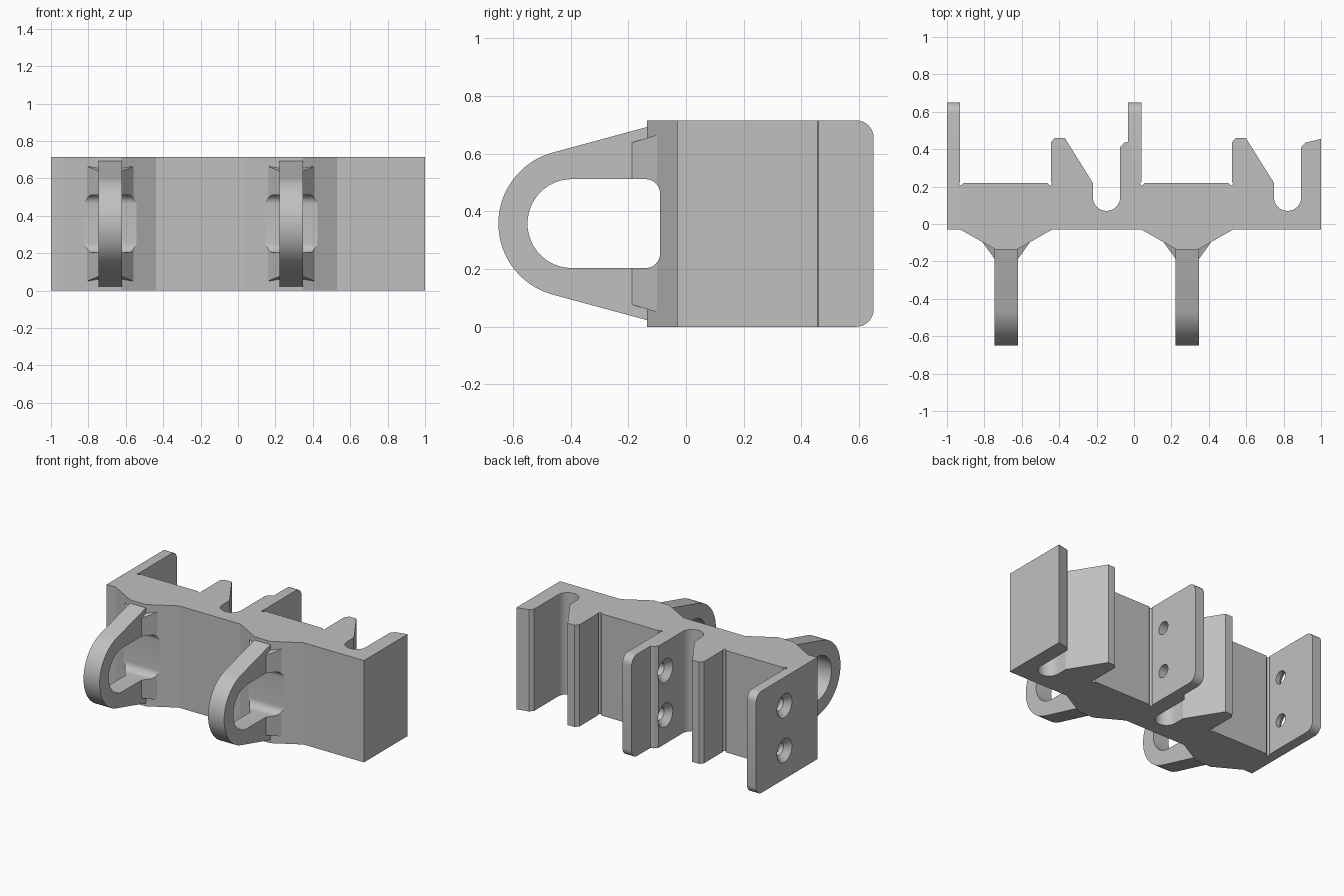
import bpy, bmesh
from math import sin, cos, pi, radians
from mathutils import Vector

cube = bpy.data.objects.get("Cube")
if cube:
    bpy.data.objects.remove(cube, do_unlink=True)

H = 0.715            # height of the block
MID = H / 2
PITCH = 0.968        # spacing of the two repeated units
LOOP_X = -0.683      # centre of the first loop

grey = bpy.data.materials.new("plain grey")
grey.use_nodes = True
colour = (0.53, 0.53, 0.53, 1)
grey.diffuse_color = colour
grey.node_tree.nodes["Principled BSDF"].inputs["Base Color"].default_value = colour


def arc(cx, cy, r, a0, a1, n):
    """Points on an arc, angles in degrees."""
    steps = [radians(a0 + (a1 - a0) * i / n) for i in range(n + 1)]
    return [(cx + r * cos(a), cy + r * sin(a)) for a in steps]


def finish(bm, name):
    bmesh.ops.recalc_face_normals(bm, faces=bm.faces)
    mesh = bpy.data.meshes.new(name)
    bm.to_mesh(mesh)
    bm.free()
    mesh.materials.append(grey)
    ob = bpy.data.objects.new(name, mesh)
    bpy.context.collection.objects.link(ob)
    return ob


def prism(points, lo, hi, along):
    """Extrude an outline along z (outline in xy) or x (outline in yz)."""
    bm = bmesh.new()
    place = (lambda p: (p[0], p[1], lo)) if along == "z" else (lambda p: (lo, p[0], p[1]))
    face = bm.faces.new([bm.verts.new(place(p)) for p in points])
    out = bmesh.ops.extrude_face_region(bm, geom=[face])
    verts = [g for g in out["geom"] if isinstance(g, bmesh.types.BMVert)]
    step = (0, 0, hi - lo) if along == "z" else (hi - lo, 0, 0)
    bmesh.ops.translate(bm, verts=verts, vec=step)
    return bm


def boolean(ob, tool, mode):
    mod = ob.modifiers.new("cut", "BOOLEAN")
    mod.operation, mod.object, mod.solver = mode, tool, "EXACT"
    bpy.context.view_layer.objects.active = ob
    bpy.ops.object.modifier_apply(modifier=mod.name)


def remove(*obs):
    for ob in obs:
        bpy.data.objects.remove(ob, do_unlink=True)


# Block outline: front mounds, then the plates, slots and hooks along the back
front = [(-1, -0.03)]
for k in range(2):
    c = LOOP_X + k * PITCH
    front += [(c - 0.245, -0.03), (c - 0.06, -0.135), (c + 0.06, -0.135), (c + 0.245, -0.03)]
front.append((1, -0.03))

back = []
for k in range(2):
    d = k * PITCH
    # mounting plate and relief notch
    back += [(-1 + d, 0.65), (-0.929 + d, 0.65), (-0.929 + d, 0.225),
             (-0.936 + d, 0.215), (-0.924 + d, 0.205), (-0.909 + d, 0.22)]
    # floor, notch and hook
    back += [(-0.465 + d, 0.22), (-0.45 + d, 0.205), (-0.438 + d, 0.215), (-0.445 + d, 0.225),
             (-0.445 + d, 0.435), (-0.425 + d, 0.46), (-0.37 + d, 0.46), (-0.22 + d, 0.22)]
    # round-bottomed slot and the stepped rib behind it
    back += arc(-0.147 + d, 0.143, 0.073, 180, 360, 16)
    back += [(-0.074 + d, 0.41), (-0.052 + d, 0.435)]
    back.append((-0.032, 0.44) if k == 0 else (1, 0.455))

bm = prism(front + back[::-1], 0, H, "z")
corners = [e for e in bm.edges
           if all(v.co.y > 0.645 for v in e.verts) and abs(e.verts[0].co.z - e.verts[1].co.z) < 0.01]
bmesh.ops.bevel(bm, geom=corners, offset=0.06, segments=8, profile=0.5, affect="EDGES")
block = finish(bm, "mounting_block")


# Countersunk screw holes
def screw_cutter(x, y, z):
    bm = bmesh.new()
    rings = []
    for dx, r in [(-0.02, 0.083), (0, 0.083), (0.04, 0.045), (0.15, 0.045)]:
        rings.append([bm.verts.new((x + dx, y + p, z + q)) for p, q in arc(0, 0, r, 0, 360, 32)[:-1]])
    for a, b in zip(rings, rings[1:]):
        for i in range(len(a)):
            j = (i + 1) % len(a)
            bm.faces.new((a[i], a[j], b[j], b[i]))
    bm.faces.new(rings[0])
    bm.faces.new(rings[-1])
    return finish(bm, "screw_cutter")


for x in (-1, -0.074):
    for side in (-1, 1):
        tool = screw_cutter(x, 0.335, MID + side * 0.157)
        boolean(block, tool, "DIFFERENCE")
        remove(tool)

# Outlines of the loop and its opening
CY = -0.395
outer = arc(CY, MID, 0.255, 105.3, 254.7, 32)
outer = [(-0.1, MID + 0.344)] + outer + [(-0.1, MID - 0.344)]
opening = arc(CY, MID, 0.154, 90, 270, 32)
opening += arc(-0.14, MID - 0.104, 0.05, -90, 0, 8) + arc(-0.14, MID + 0.104, 0.05, 0, 90, 8)

for k, name in enumerate(("right_loop", "left_loop")):
    c = LOOP_X + k * PITCH
    loop = finish(prism(outer, c - 0.0625, c + 0.0625, "x"), name)
    # Flared gusset where the arms meet the block
    flare = [(c - 0.125, -0.1), (c - 0.118, -0.11), (c - 0.06, -0.19),
             (c + 0.06, -0.19), (c + 0.118, -0.11), (c + 0.125, -0.1)]
    bm = prism(flare, MID - 0.28, MID + 0.28, "z")
    for v in bm.verts:
        v.co.z += (0.3 if v.co.z > MID else -0.3) * (v.co.y + 0.19)
    gusset = finish(bm, "gusset")
    boolean(loop, gusset, "UNION")
    # Opening through the loop and the front of the mound
    tool = finish(prism(opening, c - 0.22, c + 0.22, "x"), "opening_cutter")
    boolean(loop, tool, "DIFFERENCE")
    boolean(block, tool, "DIFFERENCE")
    remove(gusset, tool)

# Smooth the round parts, keep the edges sharp
bpy.ops.object.select_all(action="DESELECT")
for ob in bpy.context.collection.objects:
    if ob.name in ("mounting_block", "right_loop", "left_loop"):
        ob.select_set(True)
        bpy.context.view_layer.objects.active = ob
bpy.ops.object.shade_smooth_by_angle(angle=radians(25))
